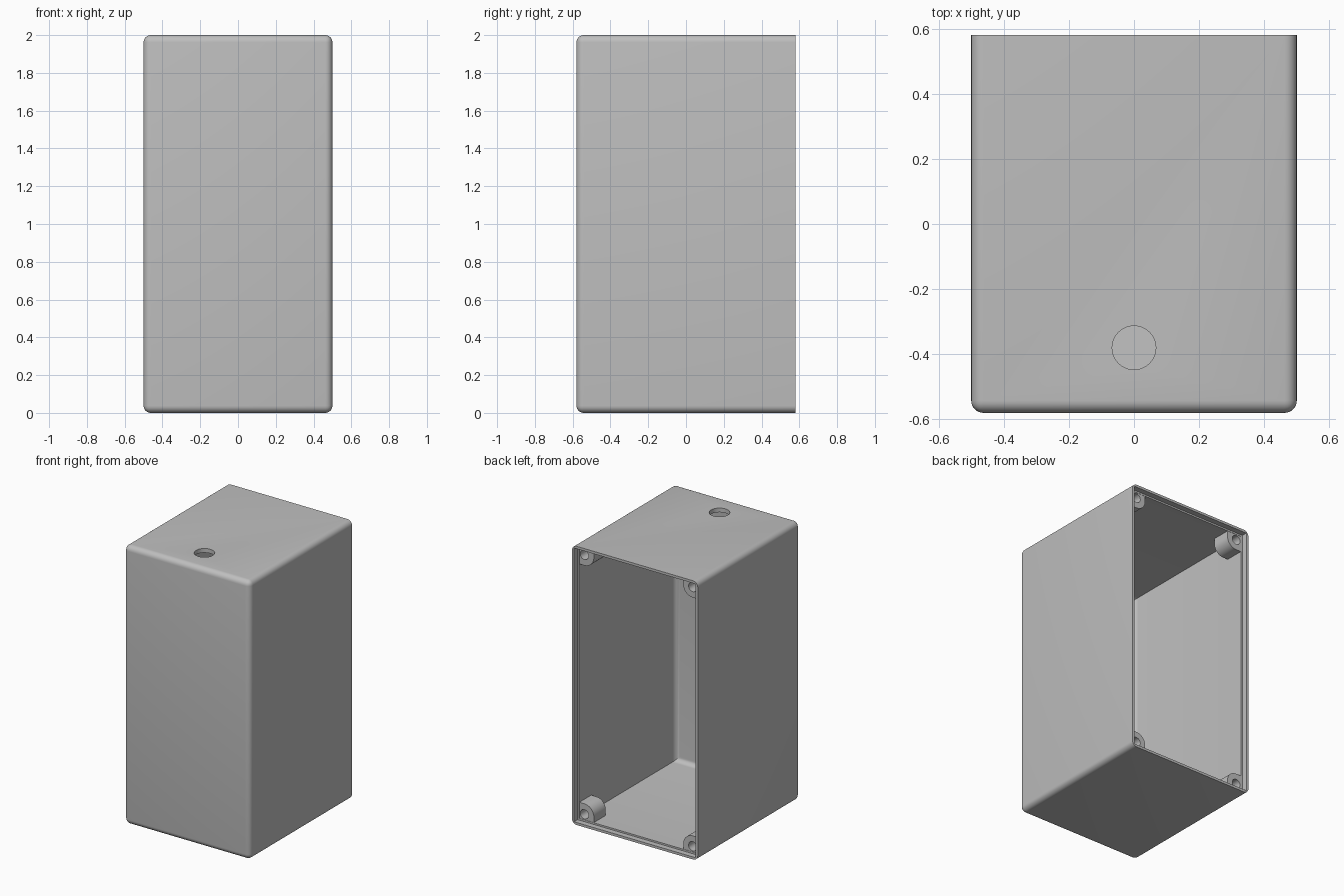
import bpy, bmesh, math

W, D, H = 1.0, 1.16, 2.0      # overall size
WALL, LIP = 0.03, 0.018       # wall thickness, thin rim thickness
RECESS = 0.04                 # depth of the lid seat
BOSS_INSET, BOSS_R, BOSS_LEN = 0.07, 0.075, 0.135
BACK = D / 2

cube = bpy.data.objects.get("Cube")
if cube:
    bpy.data.objects.remove(cube, do_unlink=True)

grey = bpy.data.materials.new("plain grey")
grey.use_nodes = True
colour = (0.52, 0.52, 0.52, 1)
grey.diffuse_color = colour
grey.node_tree.nodes["Principled BSDF"].inputs["Base Color"].default_value = colour


def finish(name, bm):
    bmesh.ops.recalc_face_normals(bm, faces=bm.faces)
    mesh = bpy.data.meshes.new(name)
    bm.to_mesh(mesh)
    bm.free()
    obj = bpy.data.objects.new(name, mesh)
    bpy.context.collection.objects.link(obj)
    mesh.materials.append(grey)
    return obj


def box(name, inset, y0, y1, radius=0, pick=None):
    """Box inset from the outer sides, with the picked edges rounded."""
    bm = bmesh.new()
    bmesh.ops.create_cube(bm, size=1)
    for v in bm.verts:
        v.co.x *= W - 2 * inset
        v.co.y = y0 if v.co.y < 0 else y1
        v.co.z = H / 2 + v.co.z * (H - 2 * inset)
    if radius:
        edges = [e for e in bm.edges if pick([v.co.y for v in e.verts])]
        bmesh.ops.bevel(bm, geom=edges, offset=radius, segments=6,
                        profile=0.5, affect='EDGES')
    return finish(name, bm)


def prism(name, points, y0, y1):
    """Extrude an x-z outline along y."""
    bm = bmesh.new()
    face = bm.faces.new([bm.verts.new((x, y0, z)) for x, z in points])
    new = bmesh.ops.extrude_face_region(bm, geom=[face])["geom"]
    for v in new:
        if isinstance(v, bmesh.types.BMVert):
            v.co.y = y1
    return finish(name, bm)


def cut(obj, cutter):
    mod = obj.modifiers.new("cut", 'BOOLEAN')
    mod.operation, mod.solver, mod.object = 'DIFFERENCE', 'EXACT', cutter
    bpy.context.view_layer.objects.active = obj
    bpy.ops.object.modifier_apply(modifier=mod.name)
    bpy.data.objects.remove(cutter, do_unlink=True)


def smooth(obj):
    bpy.ops.object.select_all(action='DESELECT')
    obj.select_set(True)
    bpy.context.view_layer.objects.active = obj
    bpy.ops.object.shade_smooth_by_angle(angle=math.radians(30))


# Hollow case, open at the back, with a stepped seat for a lid
case = box("case", 0, -BACK, BACK, 0.038, lambda ys: min(ys) < 0)
cut(case, box("cavity", WALL, -BACK + WALL, BACK + 0.1, 0.035,
              lambda ys: max(ys) < 0))
cut(case, box("lid_seat", LIP, BACK - RECESS, BACK + 0.1))

# Round opening through the top
bm = bmesh.new()
bmesh.ops.create_cone(bm, cap_ends=True, segments=48, radius1=0.067,
                      radius2=0.067, depth=0.3)
bmesh.ops.translate(bm, verts=bm.verts, vec=(0, -0.38, H))
cut(case, finish("top_opening", bm))
smooth(case)

# Screw bosses in the four corners, rounded towards the middle
outline = [(-0.045, BOSS_R), (-0.045, -0.045), (BOSS_R, -0.045)]
outline += [(BOSS_R * math.cos(a), BOSS_R * math.sin(a))
            for a in (math.pi / 2 * i / 12 for i in range(13))]
ring = [(0.033 * math.cos(a), 0.033 * math.sin(a))
        for a in (math.tau * i / 32 for i in range(32))]
front = BACK - RECESS - 0.002
for sx, side in ((1, "left"), (-1, "right")):
    for sz, level in ((1, "upper"), (-1, "lower")):
        def place(points):
            return [(sx * (W / 2 - BOSS_INSET - u),
                     H / 2 + sz * (H / 2 - BOSS_INSET - v)) for u, v in points]
        boss = prism(f"{level}_{side}_screw_boss", place(outline),
                     front - BOSS_LEN, front)
        cut(boss, prism("screw_hole", place(ring), front - 0.115, front + 0.05))
        smooth(boss)
